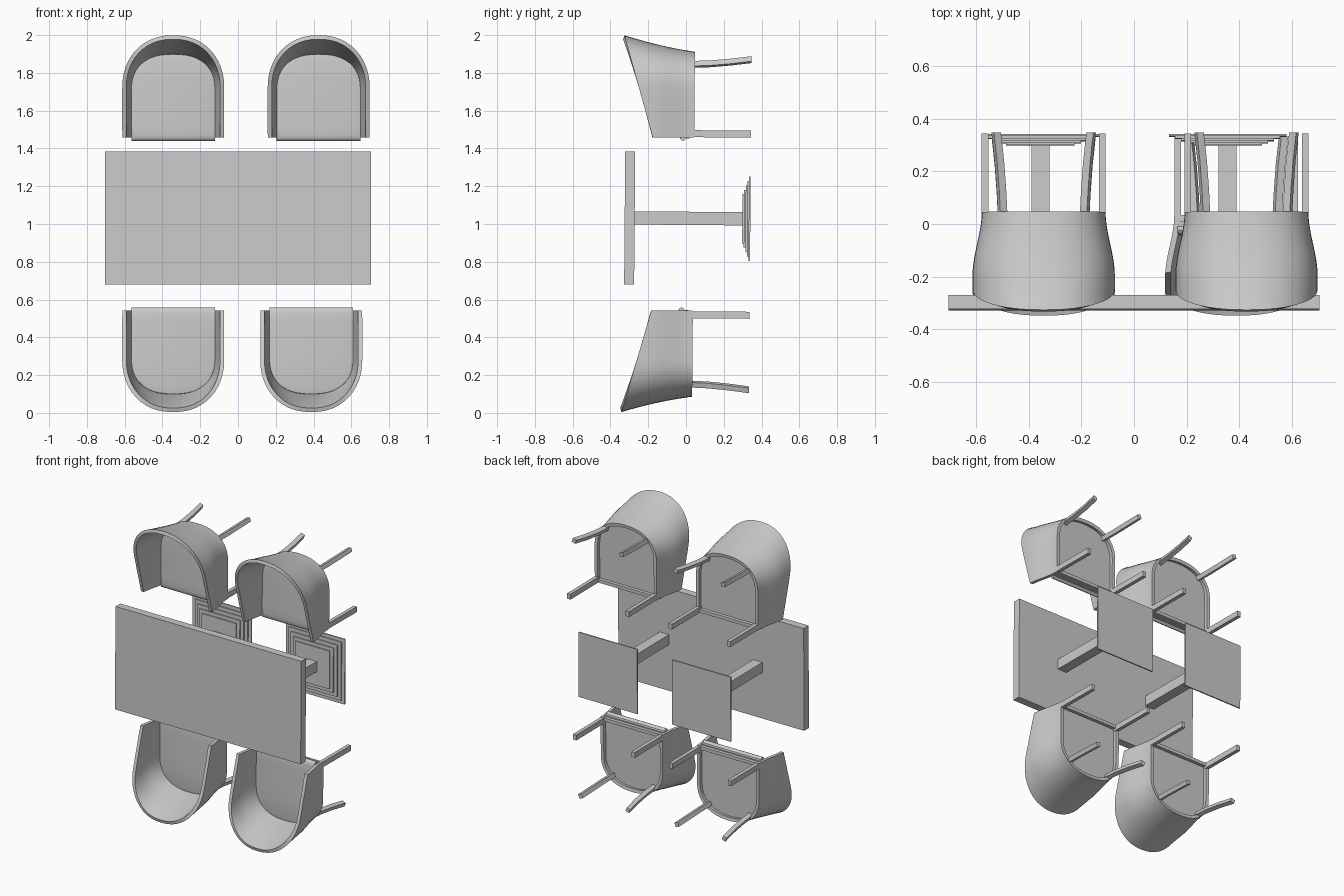
import bpy, bmesh, math
from mathutils import Matrix, Vector

if "Cube" in bpy.data.objects:
    bpy.data.objects.remove(bpy.data.objects["Cube"])

# The whole set lies on its side (furniture "up" is -y) with a very slight tilt
TILT = (Matrix.Translation((0, 0, 1)) @ Matrix.Rotation(-0.008, 4, 'X')
        @ Matrix.Translation((0, 0, -1)))


def make(name, bm, solid=0.0, fix=True, smooth=True):
    if fix:
        bmesh.ops.recalc_face_normals(bm, faces=bm.faces)
    me = bpy.data.meshes.new(name)
    bm.to_mesh(me)
    bm.free()
    ob = bpy.data.objects.new(name, me)
    bpy.context.collection.objects.link(ob)
    bpy.ops.object.select_all(action='DESELECT')
    ob.select_set(True)
    bpy.context.view_layer.objects.active = ob
    if solid:
        m = ob.modifiers.new("thickness", 'SOLIDIFY')
        m.thickness = solid
        m.offset = -1
        m.use_even_offset = True
        bpy.ops.object.modifier_apply(modifier=m.name)
    if smooth:
        bpy.ops.object.shade_smooth_by_angle(angle=math.radians(35))
    return ob


def box(name, x, y, z):
    bm = bmesh.new()
    size = (x[1] - x[0], y[1] - y[0], z[1] - z[0])
    mid = (sum(x) / 2, sum(y) / 2, sum(z) / 2)
    bmesh.ops.create_cube(bm, size=1, matrix=Matrix.Translation(mid) @ Matrix.Diagonal((*size, 1)))
    return make(name, bm, smooth=False)


def loft(name, rings):
    bm = bmesh.new()
    vs = [[bm.verts.new(p) for p in r] for r in rings]
    n = len(vs[0])
    for a, b in zip(vs, vs[1:]):
        for i in range(n):
            bm.faces.new((a[i], a[(i + 1) % n], b[(i + 1) % n], b[i]))
    bm.faces.new(vs[0])
    bm.faces.new(vs[-1])
    return make(name, bm)


def u_curve(w, front, start, back, n, straight=5, arc=24):
    """Open U outline in (x, depth) from left front round the back to right front."""
    left = [(-w, front + (start - front) * i / straight) for i in range(straight)]
    mid = []
    for i in range(arc + 1):
        a = math.pi * (1 - i / arc)
        c, s = math.cos(a), max(0, math.sin(a))
        mid.append((math.copysign(w * abs(c) ** (2 / n), c),
                    start + (back - start) * s ** (2 / n)))
    return left + mid + [(-x, d) for x, d in reversed(left)]


# Chair shell: flaring U wall, cut by a sloping rim
def section(h):
    s = h + 0.04
    t = min(1, s / 0.24)
    w = 0.235 + 0.035 * t * t * (3 - 2 * t)
    return u_curve(w, 0, 0.26, 0.455 + 0.14 * s + 0.23 * s * s, 2.25)


def shell():
    bm = bmesh.new()
    rows, grid = 12, []
    for i in range(len(section(0))):
        top = 0.25
        for _ in range(12):
            top = 0.18 + 0.285 * section(top)[i][1]
        col = []
        for j in range(rows + 1):
            h = -0.04 + (top + 0.04) * j / rows
            x, d = section(h)[i]
            col.append(bm.verts.new((x, -h, d)))
        grid.append(col)
    for a, b in zip(grid, grid[1:]):
        for j in range(rows):
            bm.faces.new((a[j], a[j + 1], b[j + 1], b[j]))
    return make("chair_shell", bm, solid=0.022, fix=False)


# Seat cushion: stacked outlines with a rounded nose
def seat():
    rings = []
    for h, k in ((-0.015, 0.014), (0.005, 0.014), (0.01, 0.005), (0.02, 0.0),
                 (0.03, 0.005), (0.036, 0.015), (0.04, 0.035)):
        side = max(0, k - 0.014)
        rings.append([(x, -h, d) for x, d in
                      u_curve(0.222 - side, -0.018 + k, 0.25, 0.442 - side, 2.4)])
    return loft("chair_seat", rings)


# Rear leg: square section turned and bowed outward
def rear_leg(sx):
    rings = []
    for y, x, d in ((0.02, 0.155, 0.388), (0.12, 0.160, 0.392),
                    (0.23, 0.168, 0.402), (0.34, 0.180, 0.416)):
        r = 0.02
        rings.append([(sx * (x + r * math.cos(a)), y, d + r * math.sin(a))
                      for a in (math.radians(65 + 90 * k) for k in range(4))])
    return loft("rear_leg", rings)


chair = [shell(), seat(),
         box("front_rail", (-0.22, 0.22), (0.005, 0.038), (0.003, 0.025))]
for s in (-1, 1):
    chair.append(box("front_leg", sorted((s * 0.21, s * 0.235)), (0.02, 0.34), (0.003, 0.04)))
    chair.append(rear_leg(s))

# Place four chairs: two above, two turned round below
turn = Matrix.Rotation(math.pi, 4, 'Y')
places = [Matrix.Translation((-0.343, 0, 1.457)), Matrix.Translation((0.427, 0, 1.457)),
          Matrix.Translation((-0.343, 0, 0.541)) @ turn,
          Matrix.Translation((0.388, 0, 0.541)) @ turn]
for k, m in enumerate(places):
    for part in chair:
        ob = part
        if k:
            ob = part.copy()
            bpy.context.collection.objects.link(ob)
        ob.matrix_world = TILT @ m

# Table: top, two square columns, stepped square bases
ZC = 1.03
table = [box("table_top", (-0.705, 0.705), (-0.325, -0.272), (ZC - 0.352, ZC + 0.352))]
for s in (-1, 1):
    c = s * 0.355
    table.append(box("table_column", (c - 0.035, c + 0.035), (-0.28, 0.305),
                     (ZC - 0.035, ZC + 0.035)))
    for i, half in enumerate((0.13, 0.153, 0.177, 0.2, 0.223)):
        y = 0.298 + 0.0085 * i
        table.append(box("base_step", (c - half, c + half), (y, y + 0.0085),
                         (ZC - half, ZC + half)))
for ob in table:
    ob.matrix_world = TILT
